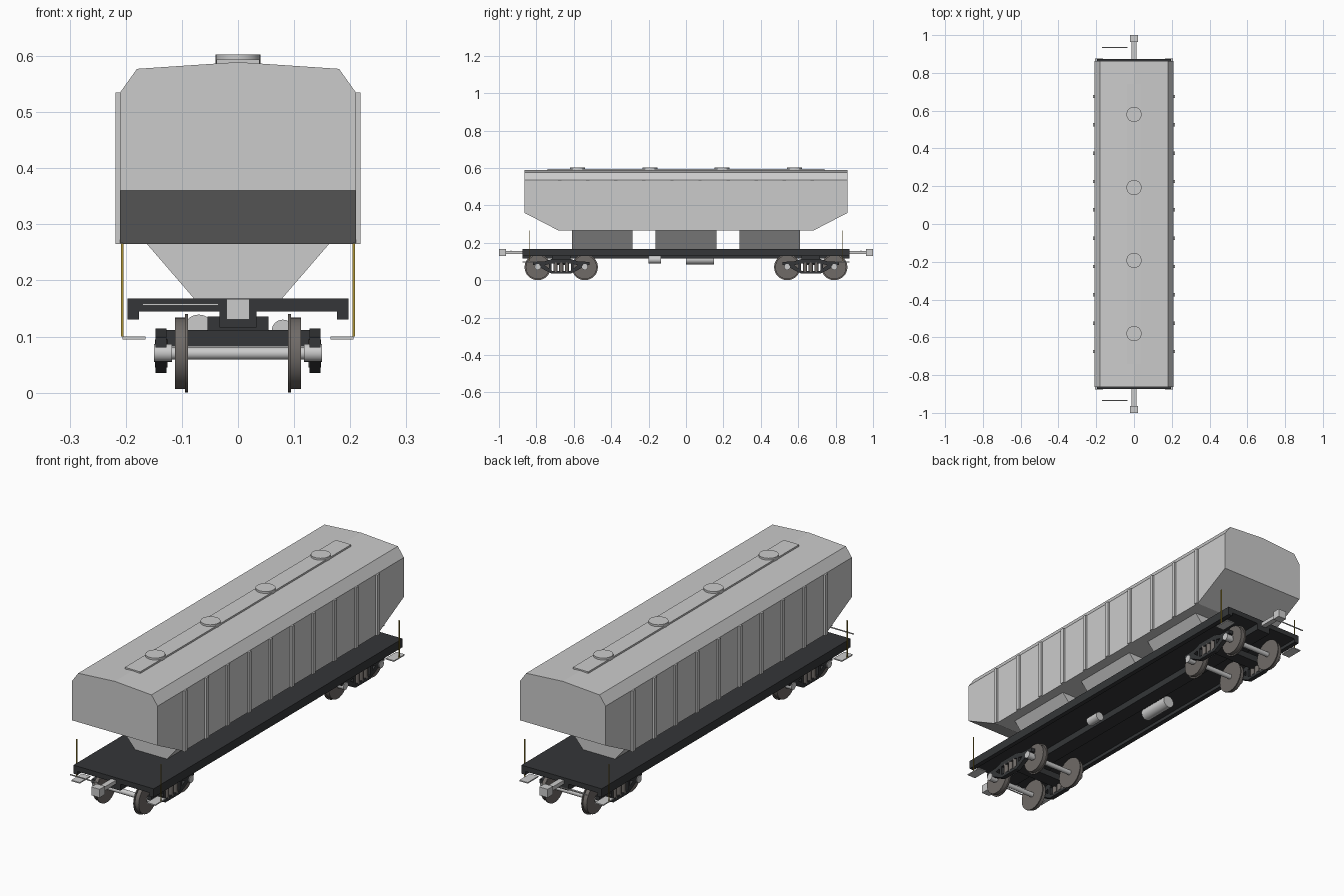
import bpy, bmesh, math

if "Cube" in bpy.data.objects:
    bpy.data.objects.remove(bpy.data.objects["Cube"])


def material(name, rgb):
    m = bpy.data.materials.new(name)
    m.diffuse_color = (*rgb, 1)
    m.use_nodes = True
    m.node_tree.nodes["Principled BSDF"].inputs["Base Color"].default_value = m.diffuse_color
    return m


DARK = material("dark_steel", (0.035, 0.037, 0.04))
WHEEL = material("worn_steel", (0.16, 0.145, 0.135))
YELLOW = material("handrail_yellow", (0.42, 0.30, 0.04))


def finish(name, bm, mat=None):
    bmesh.ops.recalc_face_normals(bm, faces=bm.faces)
    me = bpy.data.meshes.new(name)
    bm.to_mesh(me)
    bm.free()
    ob = bpy.data.objects.new(name, me)
    bpy.context.collection.objects.link(ob)
    if mat:
        me.materials.append(mat)
    return ob


def loft(name, rings, mat=None):
    bm = bmesh.new()
    vs = [[bm.verts.new(p) for p in r] for r in rings]
    n = len(vs[0])
    for a, b in zip(vs, vs[1:]):
        for i in range(n):
            j = (i + 1) % n
            bm.faces.new((a[i], a[j], b[j], b[i]))
    bm.faces.new(vs[0])
    bm.faces.new(vs[-1])
    return finish(name, bm, mat)


def box(name, x0, x1, y0, y1, z0, z1, mat=None):
    return loft(name, [[(x0, y0, z), (x1, y0, z), (x1, y1, z), (x0, y1, z)]
                       for z in (z0, z1)], mat)


def extrude_y(name, pts, y0, y1, mat=None):
    return loft(name, [[(x, y, z) for x, z in pts] for y in (y0, y1)], mat)


def extrude_x(name, pts, x0, x1, mat=None):
    return loft(name, [[(x, y, z) for y, z in pts] for x in (x0, x1)], mat)


def cyl(name, axis, c, r, length, mat=None, n=32):
    rings = []
    for h in (-length / 2, length / 2):
        ring = []
        for i in range(n):
            a = 2 * math.pi * i / n
            u, v = r * math.cos(a), r * math.sin(a)
            o = {'x': (h, u, v), 'y': (u, h, v), 'z': (u, v, h)}[axis]
            ring.append(tuple(p + q for p, q in zip(c, o)))
        rings.append(ring)
    ob = loft(name, rings, mat)
    for f in ob.data.polygons:
        f.use_smooth = len(f.vertices) == 4
    for e in ob.data.edges:
        a, b = (ob.data.vertices[i].co for i in e.vertices)
        e.use_edge_sharp = abs((a - b)['xyz'.index(axis)]) < 1e-6
    return ob


# Hopper body with sloped lower ends
def section(y, zb):
    return [(x, y, z) for x, z in ((-.21, zb), (.21, zb), (.21, .535), (.18, .577),
                                   (0, .589), (-.18, .577), (-.21, .535))]


loft("hopper_body", [section(-.864, .36), section(-.68, .265),
                     section(.68, .265), section(.864, .36)])

# Side ribs
for s in (-1, 1):
    for i in range(10):
        y = -.675 + .15 * i
        box("side_rib", s * .205, s * .218, y - .009, y + .009, .265, .535)

# Discharge chutes
for y in (-.448, 0, .448):
    extrude_y("discharge_chute", [(-.165, .268), (.165, .268), (.077, .166), (-.077, .166)],
              y - .162, y + .162)

# Roof walkway and hatches
box("roof_walkway", -.038, .038, -.74, .74, .582, .594)
for y in (-.58, -.193, .193, .58):
    cyl("roof_hatch", 'z', (0, y, .593), .04, .019)

# Underframe
box("deck", -.197, .197, -.873, .873, .145, .168, DARK)
box("centre_sill", -.033, .033, -.873, .873, .116, .15, DARK)
for s in (-1, 1):
    box("side_sill", s * .176, s * .197, -.873, .873, .13, .15, DARK)

# Brake gear
cyl("air_reservoir", 'y', (-.07, .075, .112), .027, .15)
cyl("brake_cylinder", 'y', (.08, -.168, .11), .02, .066)

for e in (-1, 1):
    # Couplers and uncoupling levers
    box("coupler_shank", -.012, .012, e * .86, e * .97, .14, .157)
    box("coupler_head", -.0205, .0205, e * .963, e * 1.0, .13, .167)
    box("uncoupling_lever", -.17, -.035, e * .935 - .002, e * .935 + .002, .155, .159)
    # Corner handrails and steps
    for s in (-1, 1):
        box("corner_handrail", s * .2045, s * .2085, e * .835 - .002, e * .835 + .002,
            .1, .266, YELLOW)
        box("corner_step", s * .165, s * .206, e * .80, e * .875, .095, .1)

# Bogies
for e in (-1, 1):
    c = e * .667
    box("pivot_plate", -.054, .054, c - .05, c + .05, .11, .136, DARK)
    box("bogie_bolster", -.137, .137, c - .03, c + .03, .082, .112, DARK)
    for s in (-1, 1):
        x0, x1 = s * .127, s * .147
        extrude_x("side_frame_top", [
            (c - .15, .08), (c - .15, .098), (c - .09, .1), (c - .05, .114), (c + .05, .114),
            (c + .09, .1), (c + .15, .098), (c + .15, .08), (c + .09, .08), (c + .05, .09),
            (c - .05, .09), (c - .09, .08)], x0, x1, DARK)
        extrude_x("side_frame_bottom", [
            (c - .11, .082), (c - .09, .082), (c - .048, .05), (c + .048, .05), (c + .09, .082),
            (c + .11, .082), (c + .11, .066), (c + .052, .035), (c - .052, .035),
            (c - .11, .066)], x0, x1, DARK)
        for d in (-.058, .058):
            box("frame_post", x0, x1, c + d - .007, c + d + .007, .045, .1, DARK)
        for d in (-.03, 0, .03):
            cyl("bogie_spring", 'z', (s * .137, c + d, .07), .011, .05, WHEEL, 16)
    # Wheelsets
    for d in (-.126, .126):
        y = c + d
        cyl("axle", 'x', (0, y, .07), .011, .29, None, 20)
        for s in (-1, 1):
            cyl("wheel", 'x', (s * .1035, y, .07), .064, .018, WHEEL)
            cyl("wheel_flange", 'x', (s * .092, y, .07), .07, .005, WHEEL)
            cyl("axle_box", 'x', (s * .134, y, .071), .016, .032, None, 20)
